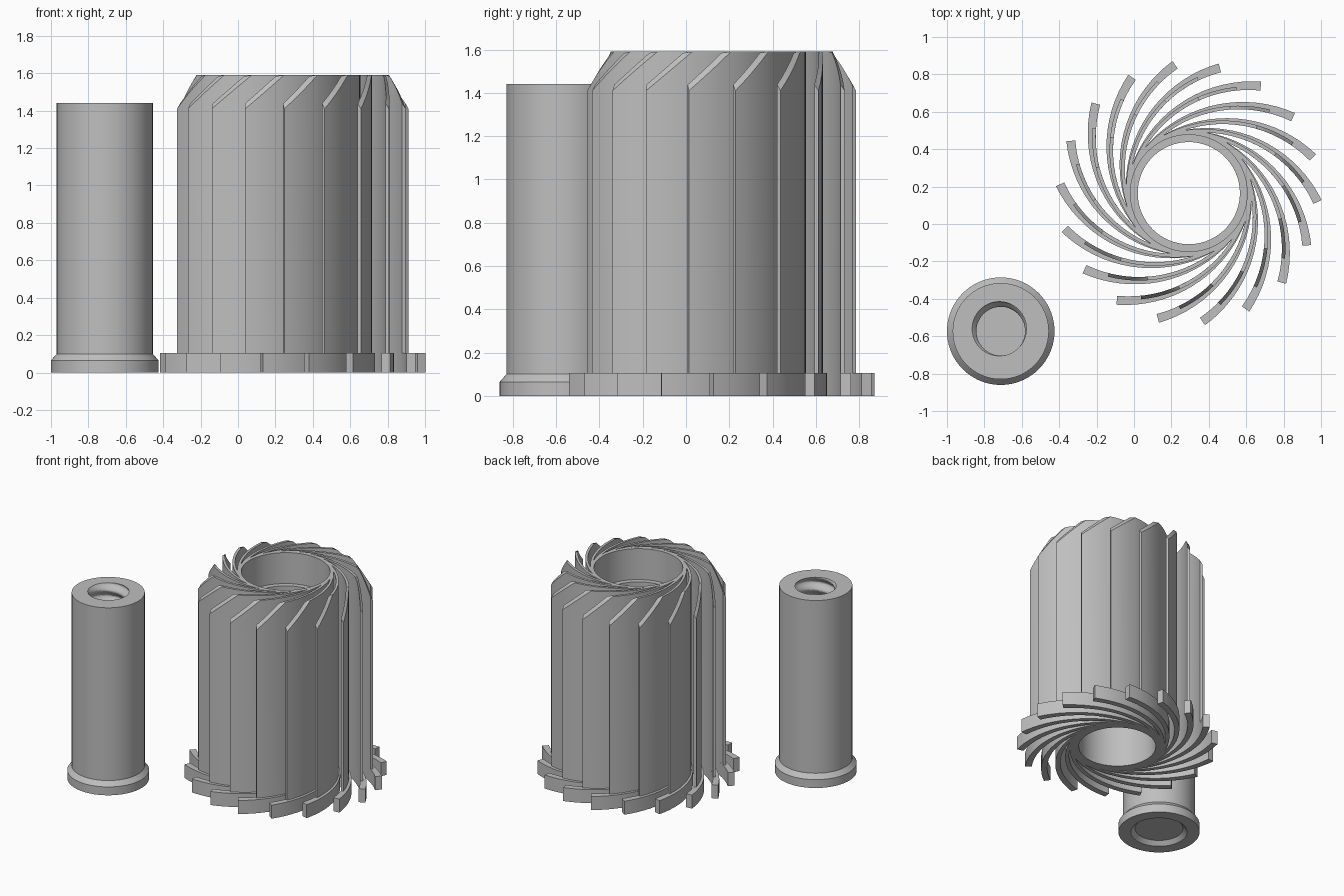
import bpy, bmesh, math
from math import sin, cos, pi, radians

if "Cube" in bpy.data.objects:
    bpy.data.objects.remove(bpy.data.objects["Cube"])

GREY = bpy.data.materials.new("plain_grey")
GREY.diffuse_color = (0.52, 0.52, 0.52, 1)
GREY.use_nodes = True
GREY.node_tree.nodes["Principled BSDF"].inputs["Base Color"].default_value = GREY.diffuse_color

ROTOR = (0.293, 0.165)      # centre of the finned wheel
PLUG = (-0.7125, -0.573)    # centre of the separate plug
COUNT = 18                  # number of fins


def finish(bm, name, location):
    bmesh.ops.recalc_face_normals(bm, faces=bm.faces)
    mesh = bpy.data.meshes.new(name)
    bm.to_mesh(mesh)
    bm.free()
    obj = bpy.data.objects.new(name, mesh)
    obj.location = (location[0], location[1], 0)
    mesh.materials.append(GREY)
    bpy.context.collection.objects.link(obj)
    bpy.ops.object.select_all(action='DESELECT')
    obj.select_set(True)
    bpy.context.view_layer.objects.active = obj
    bpy.ops.object.shade_smooth_by_angle(angle=radians(20))
    return obj


def stack_rings(name, rings, location, closed, n=72):
    """Skin a list of circles (radius, z, centre x, centre y)."""
    bm = bmesh.new()
    loops = [[bm.verts.new((cx + r * cos(2 * pi * i / n), cy + r * sin(2 * pi * i / n), z))
              for i in range(n)] for r, z, cx, cy in rings]
    pairs = list(zip(loops, loops[1:]))
    if closed:
        pairs.append((loops[-1], loops[0]))
    else:
        bm.faces.new(loops[0])
        bm.faces.new(loops[-1])
    for a, b in pairs:
        for i in range(n):
            j = (i + 1) % n
            bm.faces.new((a[i], a[j], b[j], b[i]))
    return finish(bm, name, location)


# Fin line: an arc that leaves the hub tangentially
ARC, OFFSET, TIP = 0.675, 0.335, 0.69
INNER_SIDE = -0.024         # concave side shared by fins and feet


def arc_angle(r, arc=ARC):
    return math.acos(max(-1, min(1, (OFFSET**2 + arc**2 - r * r) / (2 * OFFSET * arc))))


def curved_fins(name, ends, width, top):
    """All fins in one mesh; ends are arc angles, width and top rules."""
    betas = sorted([ends[-1] * i / 18 for i in range(19)] + ends[:-1])
    # rotate so the full-length tip sits at the wanted angle
    b = arc_angle(TIP)
    tip_angle = math.atan2(ARC * sin(b), OFFSET - ARC * cos(b))
    bm = bmesh.new()
    for k in range(COUNT):
        turn = radians(-3.9 + 360 / COUNT * k) - tip_angle
        rows = []
        for beta in betas:
            outer = INNER_SIDE + width(beta / ends[-1])
            row = []
            for side, up in ((INNER_SIDE, 0), (outer, 0), (outer, 1), (INNER_SIDE, 1)):
                x = OFFSET - (ARC + side) * cos(beta)
                y = (ARC + side) * sin(beta)
                row.append(bm.verts.new((x * cos(turn) - y * sin(turn),
                                         x * sin(turn) + y * cos(turn),
                                         up * top(math.hypot(x, y)))))
            rows.append(row)
        for a, c in zip(rows, rows[1:]):
            for i in range(4):
                j = (i + 1) % 4
                bm.faces.new((a[i], a[j], c[j], c[i]))
        bm.faces.new(rows[0])
        bm.faces.new(rows[-1])
    return finish(bm, name, ROTOR)


# Tall thin fins with a bevelled upper outer corner
FIN = 0.019
convex = ARC + INNER_SIDE + FIN
curved_fins("tall_fins", [arc_angle(0.515, convex), arc_angle(0.622, convex)],
            lambda t: FIN,
            lambda r: 1.59 - 0.18 * max(0, (r - 0.515) / 0.107))

# Short feet reaching further out and thickening towards the tip
curved_fins("fin_feet", [arc_angle(TIP)], lambda t: FIN + 0.029 * t, lambda r: 0.105)

# Hub sleeve with a shallow pocket at the top
hub = [(0.273, 0), (0.335, 0), (0.338, 0.03), (0.338, 1.59), (0.312, 1.59),
       (0.312, 1.35), (0.273, 1.35)]
stack_rings("hub_sleeve", [(r, z, 0, 0) for r, z in hub], ROTOR, closed=True, n=96)

# Flanged plug with bottom recess and a spiral threaded hole in its top
body = [(0.17, 0.03), (0.20, 0), (0.2875, 0), (0.2875, 0.065),
        (0.257, 0.10), (0.257, 1.44)]
rings = [(r, z, 0, 0) for r, z in body]
STEPS, PITCH, DEPTH = 72, 0.10, 0.6
for s in range(STEPS + 1):
    drop = DEPTH * s / STEPS
    a = radians(122) - 2 * pi * drop / PITCH
    rings.append((0.145, 1.44 - drop, 0.015 * cos(a), 0.015 * sin(a)))
stack_rings("threaded_plug", rings, PLUG, closed=False)
